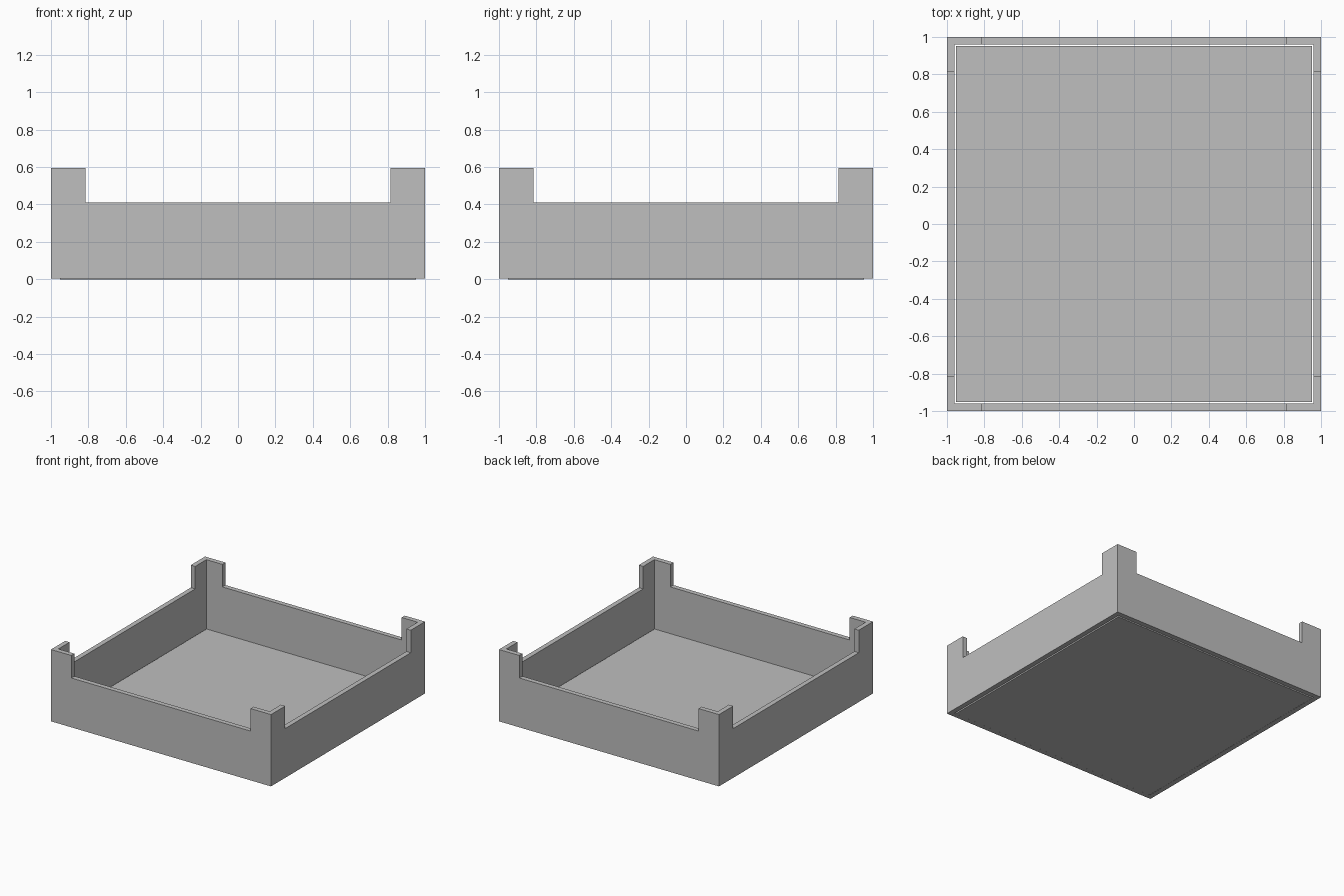
import bpy
import bmesh

cube = bpy.data.objects.get("Cube")
if cube:
    bpy.data.objects.remove(cube, do_unlink=True)

# Main dimensions
OUTER, INNER, NOTCH = 1.0, 0.96, 0.815
WALL_BASE, RAIL_TOP, POST_TOP = 0.005, 0.41, 0.595
FLOOR_HALF, FLOOR_TOP = 0.953, 0.03

grey = bpy.data.materials.new("mid_grey")
grey.use_nodes = True
colour = (0.52, 0.52, 0.52, 1.0)
grey.diffuse_color = colour
grey.node_tree.nodes["Principled BSDF"].inputs["Base Color"].default_value = colour


def finish(bm, name):
    bmesh.ops.recalc_face_normals(bm, faces=bm.faces)
    mesh = bpy.data.meshes.new(name)
    bm.to_mesh(mesh)
    bm.free()
    mesh.materials.append(grey)
    obj = bpy.data.objects.new(name, mesh)
    bpy.context.collection.objects.link(obj)
    return obj


def raise_faces(bm, faces, height):
    """Extrude faces upward and return the new top faces."""
    new = bmesh.ops.extrude_face_region(bm, geom=faces)["geom"]
    verts = [g for g in new if isinstance(g, bmesh.types.BMVert)]
    bmesh.ops.translate(bm, verts=verts, vec=(0, 0, height))
    return [g for g in new if isinstance(g, bmesh.types.BMFace)]


# Walls: a square ring footprint raised to the rail, then to the corner posts
bm = bmesh.new()
stops = [-OUTER, -INNER, -NOTCH, NOTCH, INNER, OUTER]
last = len(stops) - 1
grid = [[bm.verts.new((x, y, WALL_BASE)) for y in stops] for x in stops]
ring = []
for i in range(last):
    for j in range(last):
        if i in (0, last - 1) or j in (0, last - 1):
            ring.append(bm.faces.new((grid[i][j], grid[i + 1][j],
                                      grid[i + 1][j + 1], grid[i][j + 1])))
loose = [v for v in bm.verts if not v.link_faces]
bmesh.ops.delete(bm, geom=loose, context='VERTS')
top = raise_faces(bm, ring, RAIL_TOP - WALL_BASE)
posts = []
for face in top:
    c = face.calc_center_median()
    if abs(c.x) > NOTCH and abs(c.y) > NOTCH:
        posts.append(face)
raise_faces(bm, posts, POST_TOP - RAIL_TOP)
finish(bm, "walls_with_corner_posts")

# Floor: a separate panel set just inside the walls
bm = bmesh.new()
bmesh.ops.create_cube(bm, size=1.0)
bmesh.ops.scale(bm, verts=bm.verts, vec=(2 * FLOOR_HALF, 2 * FLOOR_HALF, FLOOR_TOP))
bmesh.ops.translate(bm, verts=bm.verts, vec=(0, 0, FLOOR_TOP / 2))
finish(bm, "floor_panel")
